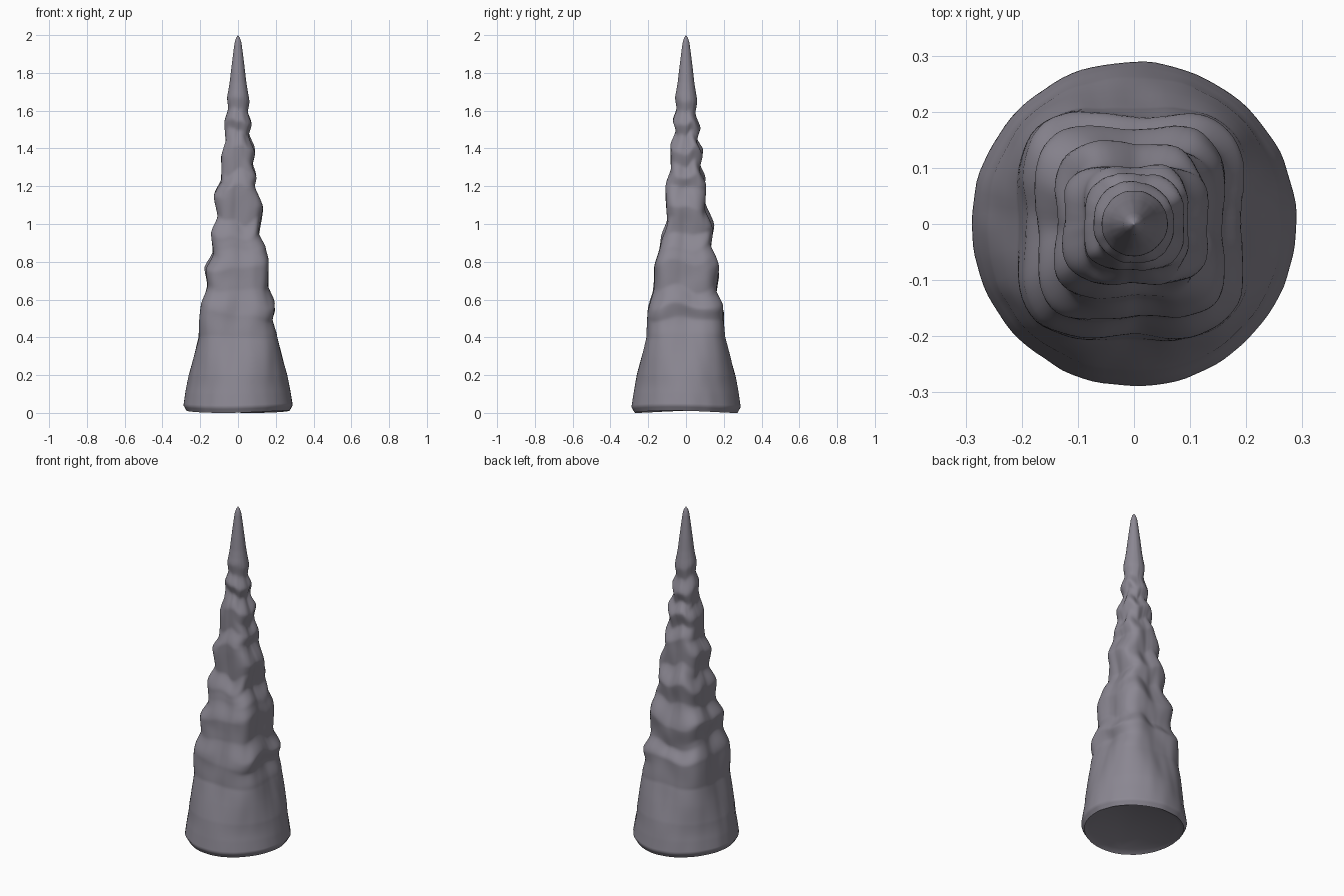
import bpy, bmesh, math
from mathutils import Vector, noise

if "Cube" in bpy.data.objects:
    bpy.data.objects.remove(bpy.data.objects["Cube"])

stone = bpy.data.materials.new("grey violet stone")
stone.diffuse_color = (0.26, 0.245, 0.29, 1)
stone.use_nodes = True
stone.node_tree.nodes["Principled BSDF"].inputs["Base Color"].default_value = stone.diffuse_color

# Half widths by height (z, width) towards each side
BASE = [(0, .272), (.03, .289), (.1, .279), (.2, .262), (.3, .238), (.4, .213)]
TIP = [(1.75, .044), (1.82, .036), (1.9, .026), (1.96, .018), (1.985, .011), (2, 0)]
RIGHT = BASE + [(.5, .185), (.57, .203), (.66, .162), (.8, .166), (.87, .15), (.95, .112),
    (1.08, .137), (1.2, .09), (1.26, .102), (1.33, .076), (1.4, .092), (1.49, .057),
    (1.54, .073), (1.6, .052), (1.65, .06)] + TIP
LEFT = BASE + [(.55, .203), (.67, .166), (.77, .181), (.86, .136), (.95, .146), (1.03, .112),
    (1.14, .13), (1.22, .09), (1.35, .093), (1.42, .066), (1.52, .072), (1.6, .053), (1.66, .058)] + TIP
BACK = BASE + [(.55, .203), (.63, .165), (.75, .18), (.87, .135), (.97, .152), (1.08, .103),
    (1.22, .108), (1.3, .073), (1.38, .092), (1.45, .06), (1.51, .076), (1.59, .05), (1.65, .06)] + TIP
FRONT = BASE + [(.52, .21), (.65, .175), (.78, .174), (.9, .142), (.95, .136), (1.03, .1),
    (1.19, .112), (1.27, .08), (1.39, .084), (1.48, .054), (1.54, .07), (1.61, .05), (1.67, .058)] + TIP


def curve(pts, z):
    for (z0, a), (z1, b) in zip(pts, pts[1:]):
        if z <= z1:
            t = (z - z0) / (z1 - z0)
            if .4 < z < 1.7:
                t = .5 * t + .5 * t * t * (3 - 2 * t)
            return a + (b - a) * t
    return 0


def ramp(z, a, b):
    t = max(0, min(1, (z - a) / (b - a)))
    return t * t * (3 - 2 * t)


def extents(z, kx, ky, c, s):
    # blend opposite widths near the middle of a face
    r, l, b, f = (curve(p, z) for p in (RIGHT, LEFT, BACK, FRONT))
    mx, my = (r + l) / 2, (b + f) / 2
    return (mx + ((r if c > 0 else l) - mx) * kx, my + ((b if s > 0 else f) - my) * ky)


N, ROWS = 96, 200
bm = bmesh.new()
rings = []
for j in range(ROWS):
    z = 1.997 * j / (ROWS - 1)
    # round foot, squared shaft, round tip
    sq = ramp(z, .12, .6) * (1 - ramp(z, 1.0, 1.7))
    n = 2 + 1.7 * sq
    ring = []
    for i in range(N):
        a = 2 * math.pi * i / N
        c, s = math.cos(a), math.sin(a)
        # ledges slant across the faces
        amp = ramp(z, .3, .6) * (1 - ramp(z, 1.4, 1.8))
        zz = z + amp * .05 * noise.noise(Vector((c * 1.5, s * 1.5, z * 3)))
        kx, ky = min(1, abs(c) * 2.5), min(1, abs(s) * 2.5)
        ex, ey = extents(zz, kx, ky, c, s)
        r = ((abs(c) / ex) ** n + (abs(s) / ey) ** n) ** (-1 / n)
        # faces a little flatter than the corners, with softer ledges
        r *= 1 - .06 * sq * math.cos(2 * a) ** 4
        r *= 1 + .05 * amp * noise.noise(Vector((c * 2, s * 2, z * 7 + 4)))
        r *= 1 + .012 * noise.noise(Vector((c * 5, s * 5, z * 5)))
        lift = .012 * (.5 + .5 * math.cos(2 * a + .6)) * (1 - ramp(z, 0, .2))
        ring.append(bm.verts.new((r * c, r * s, z + lift)))
    rings.append(ring)
for lo, hi in zip(rings, rings[1:]):
    for i in range(N):
        k = (i + 1) % N
        bm.faces.new((lo[i], lo[k], hi[k], hi[i]))

# Rounded point
tip = bm.verts.new((0, 0, 2))
for i in range(N):
    bm.faces.new((rings[-1][i], rings[-1][(i + 1) % N], tip))

# Slightly recessed underside
inner = [bm.verts.new((v.co.x * .9, v.co.y * .9, .018)) for v in rings[0]]
for i in range(N):
    k = (i + 1) % N
    bm.faces.new((rings[0][k], rings[0][i], inner[i], inner[k]))
bm.faces.new(inner[::-1])
bmesh.ops.recalc_face_normals(bm, faces=bm.faces)

mesh = bpy.data.meshes.new("rock_spire")
bm.to_mesh(mesh)
bm.free()
mesh.materials.append(stone)
spire = bpy.data.objects.new("rock_spire", mesh)
bpy.context.collection.objects.link(spire)
bpy.context.view_layer.objects.active = spire
spire.select_set(True)
bpy.ops.object.shade_smooth_by_angle(angle=math.radians(50))
